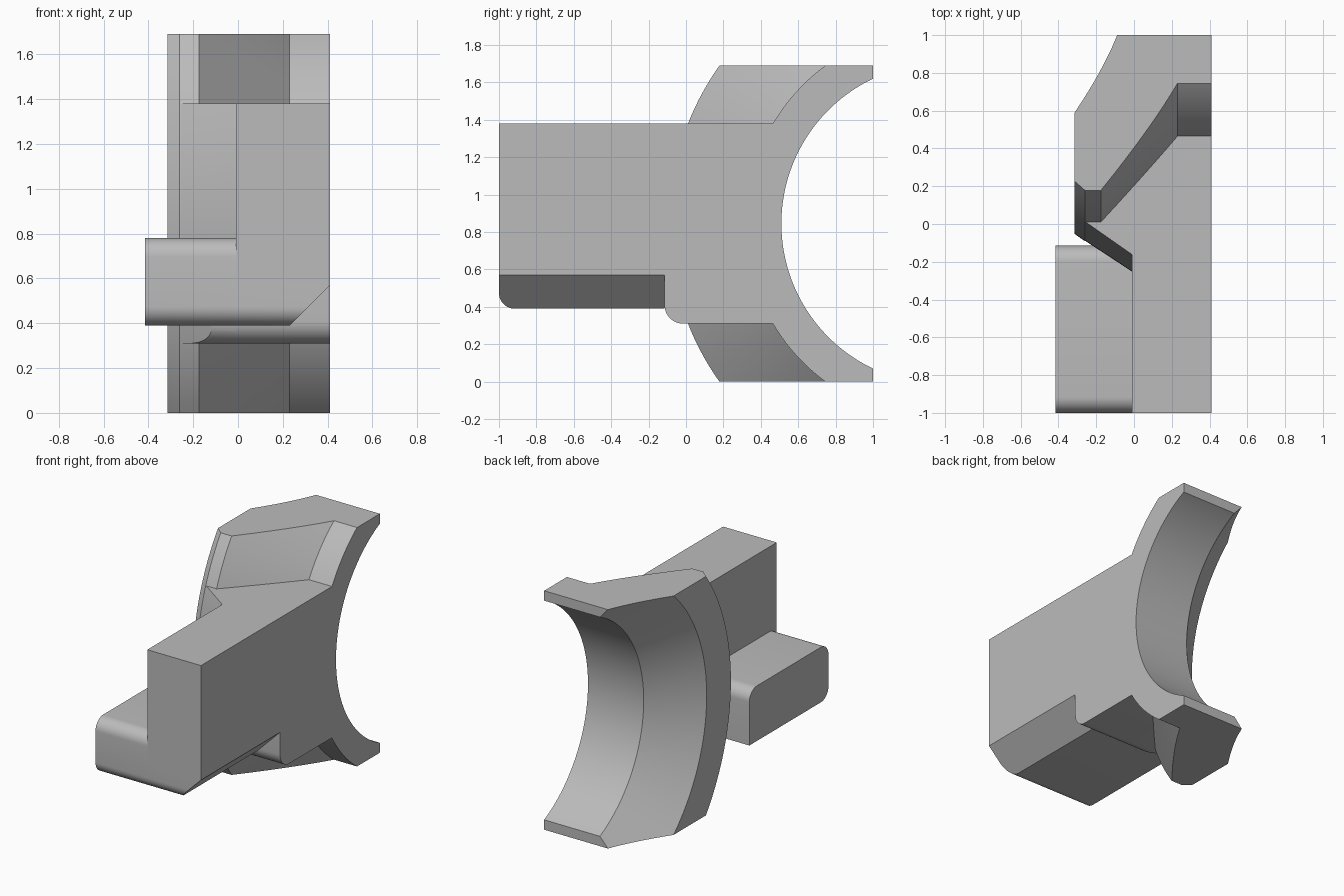
import bpy
import bmesh
from math import sin, cos, radians, sqrt

if "Cube" in bpy.data.objects:
    bpy.data.objects.remove(bpy.data.objects["Cube"], do_unlink=True)

# Shared dimensions
CY, CZ = 1.368, 0.845            # axis of the curved flange
LEFT, WALL = 0.41, -0.01         # body sides in x
TOP, BOTTOM = 1.38, 0.31         # body top and underside
STEP_Y = -0.115                  # rear end of the foot
FOOT_LOW, FOOT_TOP, FOOT_R = 0.39, 0.78, 0.085

grey = bpy.data.materials.new("plain grey")
grey.use_nodes = True
color = (0.5, 0.5, 0.5, 1)
grey.diffuse_color = color
grey.node_tree.nodes["Principled BSDF"].inputs["Base Color"].default_value = color


def make_object(name, bm):
    bmesh.ops.recalc_face_normals(bm, faces=bm.faces)
    mesh = bpy.data.meshes.new(name)
    bm.to_mesh(mesh)
    bm.free()
    mesh.materials.append(grey)
    obj = bpy.data.objects.new(name, mesh)
    bpy.context.collection.objects.link(obj)
    return obj


def skin(name, rings):
    """Solid through matching closed rings of points, capped at both ends."""
    bm = bmesh.new()
    loops = [[bm.verts.new(p) for p in ring] for ring in rings]
    n = len(loops[0])
    for a, b in zip(loops, loops[1:]):
        for i in range(n):
            j = (i + 1) % n
            bm.faces.new((a[i], a[j], b[j], b[i]))
    bm.faces.new(loops[0])
    bm.faces.new(loops[-1])
    return make_object(name, bm)


def prism(name, outline, x0, x1):
    """Extrude a (y, z) outline along x."""
    return skin(name, [[(x, y, z) for y, z in outline] for x in (x0, x1)])


def sweep(name, profile, half_angle, steps=72):
    """Revolve an (x, radius) profile about the flange axis."""
    angles = [radians(half_angle * (2 * i / steps - 1)) for i in range(steps + 1)]
    return skin(name, [[(x, CY - r * cos(a), CZ + r * sin(a)) for x, r in profile]
                       for a in angles])


def arc(y, z, r, start, end, steps=10):
    angles = [radians(start + (end - start) * i / steps) for i in range(steps + 1)]
    return [(y + r * cos(a), z + r * sin(a)) for a in angles]


def cut(obj, cutter, operation):
    cutter.hide_render = True
    mod = obj.modifiers.new("cut", "BOOLEAN")
    mod.solver = "EXACT"
    mod.operation = operation
    mod.object = cutter
    bpy.ops.object.select_all(action="DESELECT")
    bpy.context.view_layer.objects.active = obj
    obj.select_set(True)
    bpy.ops.object.modifier_apply(modifier=mod.name)
    bpy.data.objects.remove(cutter, do_unlink=True)


# Rounded step where the underside drops behind the foot
step = arc(STEP_Y + 0.1, BOTTOM + 0.1, 0.1, 180, 270)

# Body block, its curved rear edge buried inside the flange
back_r, half = 0.95, (TOP - BOTTOM) / 2
back = []
for i in range(25):
    z = BOTTOM + (TOP - BOTTOM) * i / 24
    back.append((CY - sqrt(back_r ** 2 - (z - CZ) ** 2), z))
body = prism("body", [(-1, TOP), (-1, 0.57), (STEP_Y, 0.57)] + step + back, WALL, LEFT)

# Foot bar with rounded edges and a chamfered lower left edge
r = FOOT_R
foot_outline = (arc(-1 + r, FOOT_LOW + r, r, 270, 180)
                + arc(-1 + r, FOOT_TOP - r, r, 180, 90)
                + arc(STEP_Y - r, FOOT_TOP - r, r, 90, 0)
                + [(STEP_Y, FOOT_LOW)])
foot = prism("foot", foot_outline, -0.415, LEFT)
wedge = [(0.13, 0.29), (0.51, 0.67), (0.6, 0.29)]
cut(foot, skin("chamfer_cutter", [[(x, y, z) for x, z in wedge] for y in (-1.2, 0.1)]),
    "DIFFERENCE")

# Curved flange trimmed to the overall height and depth
flange = sweep("curved_flange", [
    (LEFT, 0.858), (LEFT, 1.05), (0.23, 1.05), (-0.175, 1.459),
    (-0.26, 1.459), (-0.315, 1.42), (-0.315, 1.149), (-0.026, 0.858)], 75)
cut(flange, prism("flange_trim", [(-2, 0), (1, 0), (1, 2 * CZ), (-2, 2 * CZ)], -1, 1),
    "INTERSECT")

# Conical web joining the flange to the body wall
web = sweep("conical_web", [(-0.315, 1.2), (-0.315, 1.42), (0, 1.627), (0, 1.2)], 50)
cut(web, prism("web_trim", [(-0.6, TOP), (-0.6, step[0][1])] + step
               + [(0.9, BOTTOM), (0.9, TOP)], -1, 1), "INTERSECT")

# Smooth curved surfaces, keep the edges crisp
bpy.ops.object.select_all(action="DESELECT")
for obj in (body, foot, flange, web):
    obj.select_set(True)
bpy.context.view_layer.objects.active = body
bpy.ops.object.shade_smooth_by_angle(angle=radians(20))
